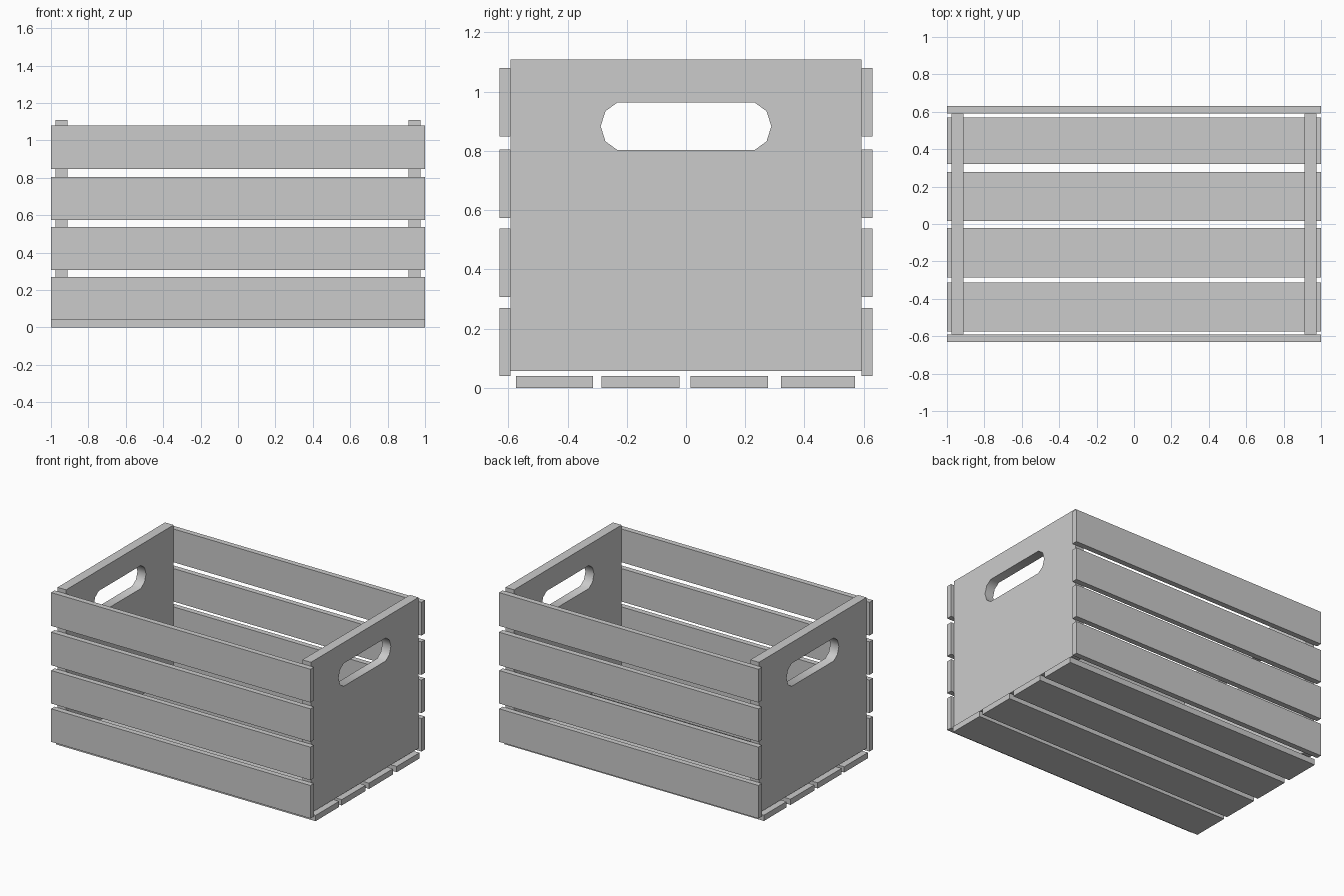
import bpy, bmesh, math
from mathutils import Vector

if "Cube" in bpy.data.objects:
    bpy.data.objects.remove(bpy.data.objects["Cube"])


def finish(name, bm):
    bmesh.ops.recalc_face_normals(bm, faces=bm.faces)
    mesh = bpy.data.meshes.new(name)
    bm.to_mesh(mesh)
    bm.free()
    obj = bpy.data.objects.new(name, mesh)
    bpy.context.collection.objects.link(obj)
    return obj


def board(name, lo, hi):
    bm = bmesh.new()
    bmesh.ops.create_cube(bm, size=1)
    lo, hi = Vector(lo), Vector(hi)
    for v in bm.verts:
        v.co = (lo + hi) / 2 + v.co * (hi - lo)
    return finish(name, bm)


def end_panel(name, x0, x1):
    # rectangular outline with a faceted, rounded hand slot
    outer = [(-.592, .057), (.592, .057), (.592, 1.108), (-.592, 1.108)]
    half = [(.232, -.08), (.272, -.051), (.288, 0), (.272, .051), (.232, .08)]
    slot = [(y, .883 + z) for y, z in half] + [(-y, .883 - z) for y, z in half]
    bm = bmesh.new()
    edges = []
    for loop in (outer, slot):
        vs = [bm.verts.new((x0, y, z)) for y, z in loop]
        edges += [bm.edges.new((a, b)) for a, b in zip(vs, vs[1:] + vs[:1])]
    bmesh.ops.triangle_fill(bm, edges=edges, use_beauty=True, normal=(1, 0, 0))
    ext = bmesh.ops.extrude_face_region(bm, geom=bm.faces[:], use_keep_orig=True)
    moved = [g for g in ext["geom"] if isinstance(g, bmesh.types.BMVert)]
    bmesh.ops.translate(bm, verts=moved, vec=(x1 - x0, 0, 0))
    obj = finish(name, bm)
    obj.data.shade_smooth()
    obj.data.set_sharp_from_angle(angle=math.radians(50))
    return obj


# End panels with hand slots
end_panel("left_end_panel", -.977, -.911)
end_panel("right_end_panel", .911, .977)

# Front and back slats
for i, (z0, z1) in enumerate([(.04, .27), (.307, .537), (.574, .804), (.848, 1.08)], 1):
    board(f"front_slat_{i}", (-1, -.63, z0), (1, -.592, z1))
    board(f"back_slat_{i}", (-1, .592, z0), (1, .63, z1))

# Floor slats
for i, (y0, y1) in enumerate([(-.574, -.314), (-.286, -.022), (.015, .277), (.32, .57)], 1):
    board(f"floor_slat_{i}", (-1, y0, 0), (1, y1, .04))
